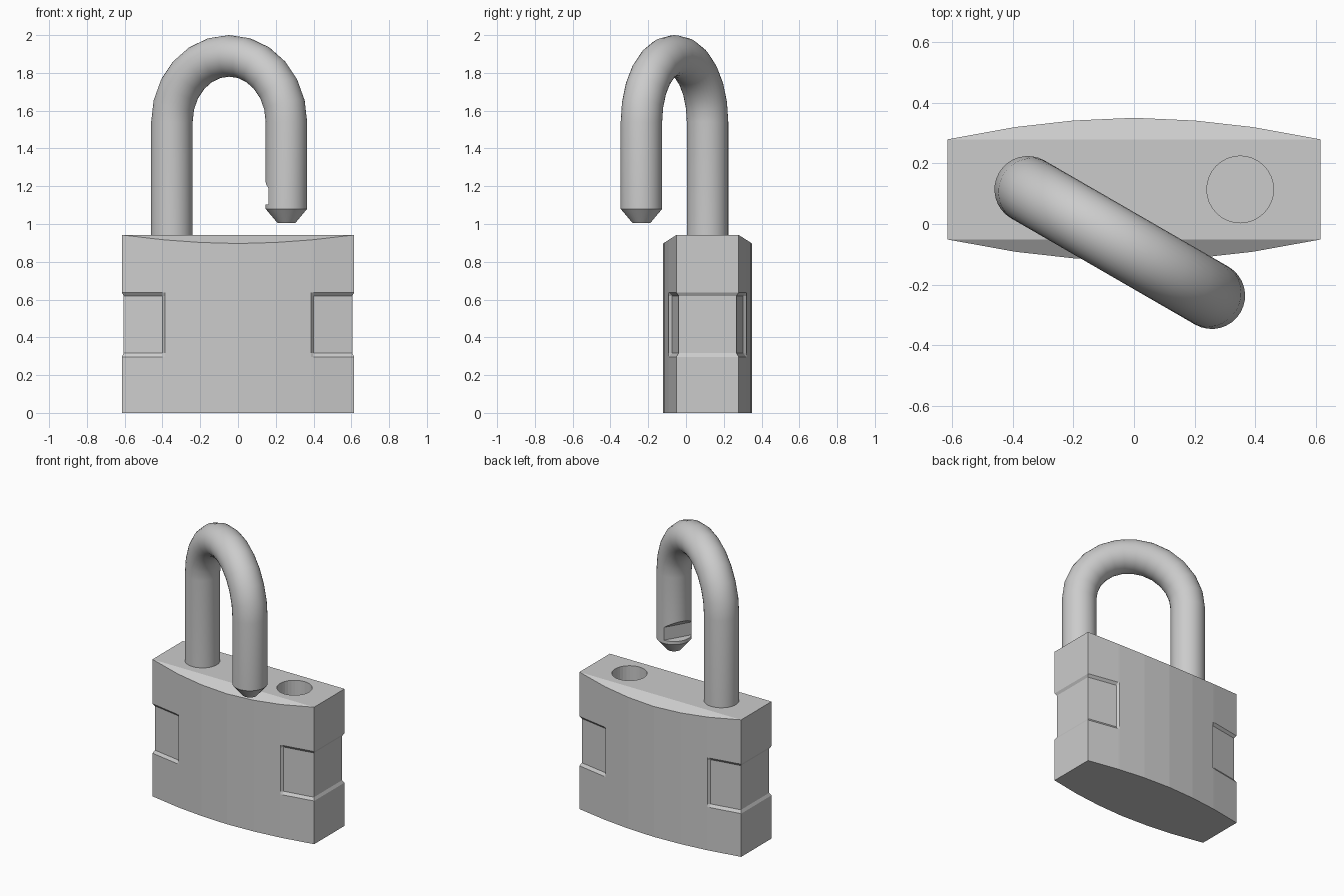
import bpy, bmesh
from math import sin, cos, pi, radians, sqrt

if "Cube" in bpy.data.objects:
    bpy.data.objects.remove(bpy.data.objects["Cube"])

CY = 0.114          # y of body centre line and fixed leg
LEG = 0.35          # half spacing of the shackle legs
R = 0.11            # shackle rod radius


def finish(bm, name, loc=(0, 0, 0), rot=0.0):
    bmesh.ops.recalc_face_normals(bm, faces=bm.faces)
    me = bpy.data.meshes.new(name)
    bm.to_mesh(me)
    bm.free()
    ob = bpy.data.objects.new(name, me)
    ob.location = loc
    ob.rotation_euler.z = rot
    bpy.context.collection.objects.link(ob)
    return ob


def loft(rings, caps=True):
    bm = bmesh.new()
    vs = [[bm.verts.new(p) for p in ring] for ring in rings]
    n = len(rings[0])
    for a, b in zip(vs, vs[1:]):
        for i in range(n):
            j = (i + 1) % n
            bm.faces.new((a[i], a[j], b[j], b[i]))
    bm.faces.new(vs[0])
    if caps:
        bm.faces.new(vs[-1])
    return bm, vs


def activate(ob):
    bpy.ops.object.select_all(action='DESELECT')
    ob.select_set(True)
    bpy.context.view_layer.objects.active = ob


def cut(ob, cutter):
    cutter.hide_render = True
    m = ob.modifiers.new("cut", 'BOOLEAN')
    m.operation = 'DIFFERENCE'
    m.solver = 'EXACT'
    m.object = cutter
    bpy.context.view_layer.update()
    activate(ob)
    bpy.ops.object.modifier_apply(modifier=m.name)
    bpy.data.objects.remove(cutter)


def circle_ring(x, y, z, r, n=32):
    return [(x + r * cos(2 * pi * i / n), y + r * sin(2 * pi * i / n), z) for i in range(n)]


# Body: bowed outline, with grip recesses wrapping round both ends
OUTER = [(0, .236), (.2, .227), (.387, .206), (.4, .204), (.615, .165)]
INNER = OUTER[:3] + [(.4, .189), (.605, .153)]


def outline(quarter, z):
    front = [(-x, -y) for x, y in reversed(quarter)] + [(x, -y) for x, y in quarter[1:]]
    return [(x, y, z) for x, y in front + [(-x, -y) for x, y in front]]


rings = [outline(q, z) for q, z in
         ((OUTER, 0), (OUTER, .297), (INNER, .316), (INNER, .62), (OUTER, .637))]
# top edge dips where the sloped chamfer meets the bowed faces
rings.append([(x, y, .942 - (abs(y) - .165) * .64) for x, y, z in outline(OUTER, 0)])
bm, vs = loft(rings, caps=False)
top = vs[-1]
bm.faces.new(top[:9])
bm.faces.new(top[9:])
bm.faces.new((top[0], top[8], top[9], top[17]))
body = finish(bm, "lock_body", (0, CY, 0))

# Socket for the free leg
bm, _ = loft([circle_ring(LEG, CY, z, R) for z in (.6, 1.1)])
cut(body, finish(bm, "socket_cutter"))

# Shackle: long leg, half-circle arch, short leg with tapered tip
SIDES, ARC_Z, STEPS = 32, 1.54, 12
path = [(0, .8, R, 0)]
for i in range(STEPS + 1):
    a = pi * i / STEPS
    path.append((LEG - LEG * cos(a), ARC_Z + LEG * sin(a), R, a))
path += [(2 * LEG, 1.08, R, pi), (2 * LEG, 1.005, .047, pi)]
rings = []
for x, z, r, a in path:
    ring = []
    for i in range(SIDES):
        t = 2 * pi * i / SIDES
        ring.append((x + r * cos(t) * cos(a), r * sin(t), z - r * cos(t) * sin(a)))
    rings.append(ring)
TURN = radians(-30)
bm, _ = loft(rings)
shackle = finish(bm, "shackle", (-LEG, CY, 0), TURN)

# Latch notch on the inner side of the short leg
profile = [(.055, 1.102), (.055, 1.19), (.14, 1.26), (.14, 1.102)]
bm, _ = loft([[(2 * LEG - u, y, z) for u, z in profile] for y in (-.2, .2)])
cut(shackle, finish(bm, "notch_cutter", (-LEG, CY, 0), TURN))

activate(shackle)
bpy.ops.object.shade_smooth_by_angle(angle=radians(30))
